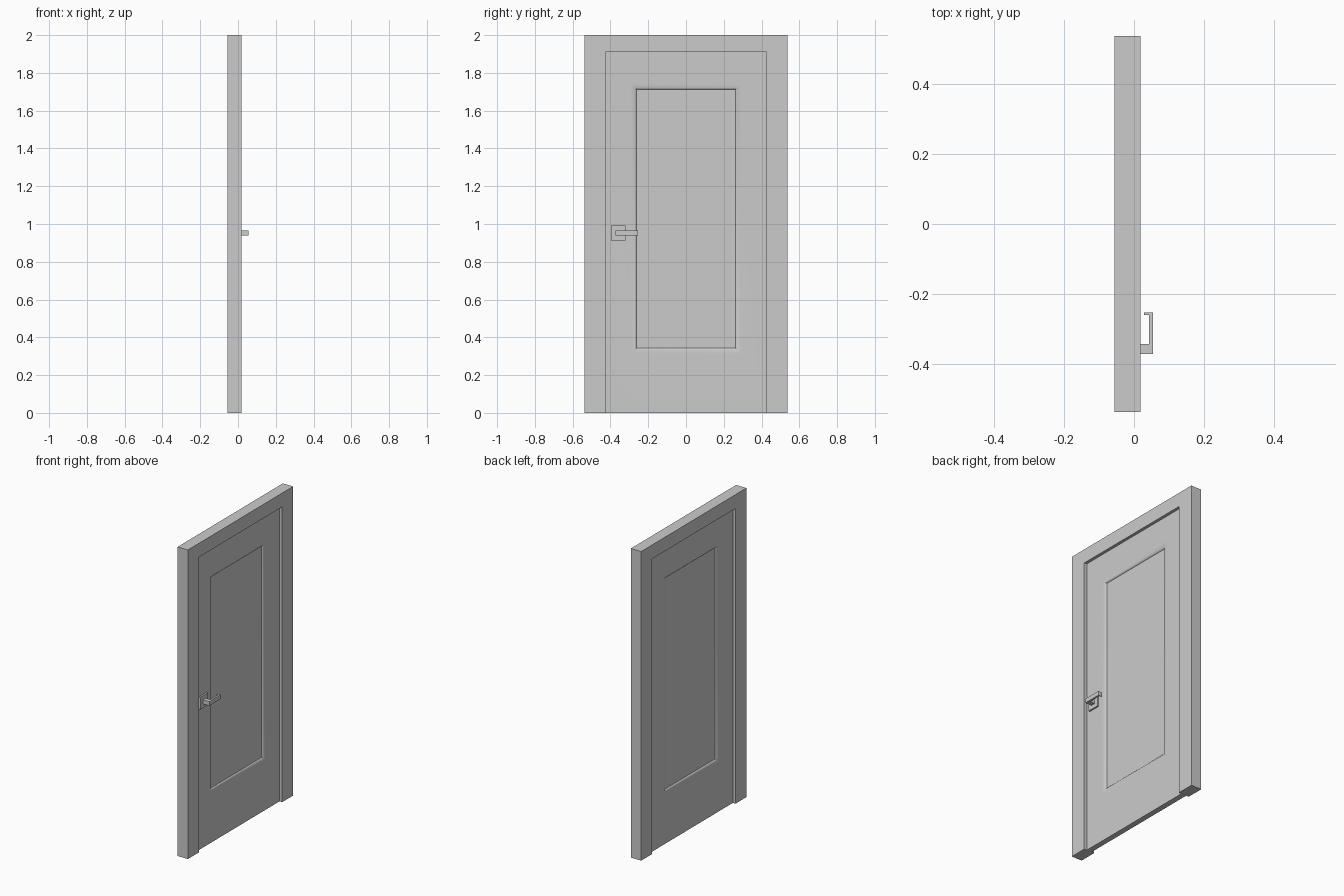
import bpy, bmesh, math

if "Cube" in bpy.data.objects:
    bpy.data.objects.remove(bpy.data.objects["Cube"])


def finish(name, bm):
    bmesh.ops.recalc_face_normals(bm, faces=bm.faces)
    me = bpy.data.meshes.new(name)
    bm.to_mesh(me)
    bm.free()
    ob = bpy.data.objects.new(name, me)
    bpy.context.collection.objects.link(ob)
    return ob


def extrude(name, pts, vec):
    """Extrude a closed planar profile along vec."""
    bm = bmesh.new()
    face = bm.faces.new([bm.verts.new(p) for p in pts])
    res = bmesh.ops.extrude_face_region(bm, geom=[face], use_keep_orig=True)
    verts = [g for g in res["geom"] if isinstance(g, bmesh.types.BMVert)]
    bmesh.ops.translate(bm, verts=verts, vec=vec)
    return finish(name, bm)


# Frame: upside-down U around the opening
X0, X1 = -0.056, 0.018
W, OPEN_W, OPEN_H = 0.538, 0.426, 1.91
outline = [(-W, 0), (-W, 2), (W, 2), (W, 0),
           (OPEN_W, 0), (OPEN_W, OPEN_H), (-OPEN_W, OPEN_H), (-OPEN_W, 0)]
extrude("door_frame", [(X0, y, z) for y, z in outline], (X1 - X0, 0, 0))

# Door leaf: rectangular rings with a curved moulding into a sunken panel, both sides
MID, HALF = -0.019, 0.018
BAND, DEPTH, STEPS = 0.033, 0.013, 6
bm = bmesh.new()


def ring(x, w, z0, z1):
    return [bm.verts.new((x, y, z)) for y, z in ((-w, z0), (w, z0), (w, z1), (-w, z1))]


def bridge(a, b):
    for i in range(4):
        j = (i + 1) % 4
        bm.faces.new((a[i], a[j], b[j], b[i]))


rims = []
for side in (-1, 1):
    prev = ring(MID + side * HALF, OPEN_W, 0, OPEN_H)
    rims.append(prev)
    for k in range(STEPS + 1):
        a = math.pi / 2 * k / STEPS
        inset = BAND * math.sin(a)
        x = MID + side * (HALF - DEPTH * (1 - math.cos(a)))
        cur = ring(x, 0.294 - inset, 0.311 + inset, 1.745 - inset)
        bridge(prev, cur)
        prev = cur
    bm.faces.new(prev)
bridge(*rims)
leaf = finish("door_leaf", bm)
bpy.context.view_layer.objects.active = leaf
leaf.select_set(True)
bpy.ops.object.shade_smooth_by_angle(angle=math.radians(30))

# Handle plate
plate = [(-0.398, 0.912), (-0.319, 0.912), (-0.319, 0.991), (-0.398, 0.991)]
extrude("handle_plate", [(MID + HALF, y, z) for y, z in plate], (0.010, 0, 0))

# Lever with spindle and returned tip, drawn in plan
lever = [(0.005, -0.372), (0.055, -0.372), (0.055, -0.254), (0.029, -0.254),
         (0.029, -0.260), (0.043, -0.260), (0.043, -0.344), (0.005, -0.344)]
extrude("handle_lever", [(x, y, 0.938) for x, y in lever], (0, 0, 0.027))
